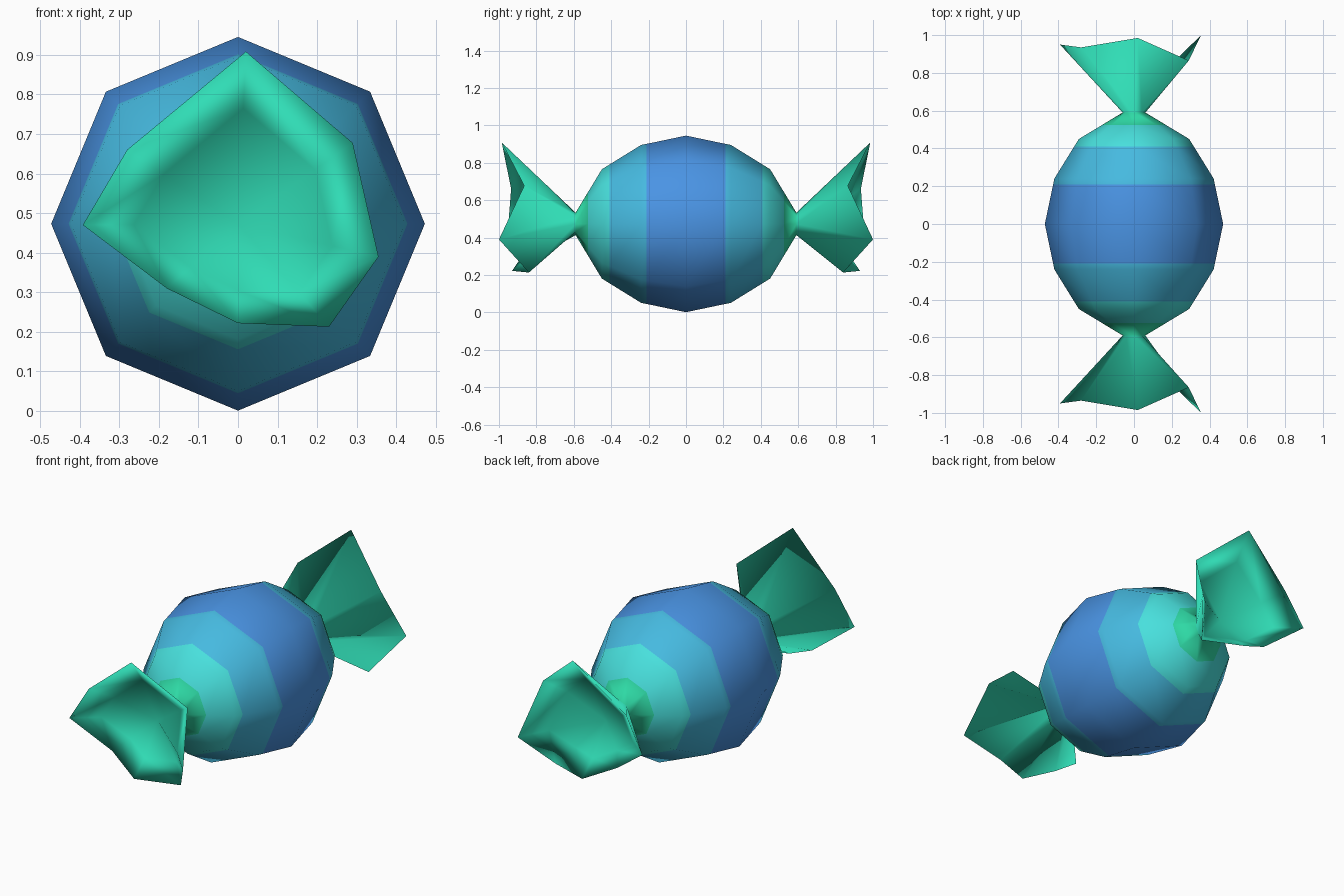
import bpy, bmesh, math

if "Cube" in bpy.data.objects:
    bpy.data.objects.remove(bpy.data.objects["Cube"])

SIDES = 8
AXIS_Z = 0.473
NECK_Y = 0.59


def material(name, r, g, b):
    def lin(c):
        c /= 255
        return c / 12.92 if c <= 0.04045 else ((c + 0.055) / 1.055) ** 2.4
    m = bpy.data.materials.new(name)
    m.diffuse_color = (lin(r), lin(g), lin(b), 1)
    m.use_nodes = True
    m.node_tree.nodes["Principled BSDF"].inputs["Base Color"].default_value = m.diffuse_color
    return m


materials = [
    material("blue", 74, 148, 228),
    material("sky blue", 70, 186, 224),
    material("cyan", 72, 224, 221),
    material("neck green", 46, 217, 165),
    material("tail green", 48, 221, 182),
]

# Half of the body profile (y, radius), neck to middle, cut at the colour bands
profile = [(-NECK_Y, 0.06), (-0.525, 0.168), (-0.45, 0.292), (-0.41, 0.317),
           (-0.24, 0.422), (-0.21, 0.428), (0.0, 0.472)]

# Crumpled rim of the twisted wrapper end, counter-clockwise from +x
rim = [(0.355, -1.0, 0.39), (0.29, -0.865, 0.677), (0.02, -0.985, 0.908),
       (-0.28, -0.935, 0.66), (-0.392, -0.95, 0.47), (-0.18, -0.87, 0.31),
       (0.0, -0.93, 0.222), (0.23, -0.84, 0.213)]


def octagon(y, r):
    return [(r * math.cos(a), y, AXIS_Z + r * math.sin(a))
            for a in (math.tau * i / SIDES for i in range(SIDES))]


# Recessed ring inside the wrapper end
inner = [(x * 0.67, -NECK_Y + (y + NECK_Y) * 0.72, AXIS_Z + (z - AXIS_Z) * 0.67)
         for x, y, z in rim]

# Front half rings, then the same rings mirrored for the back half
half = [inner, rim] + [octagon(y, r) for y, r in profile]
half_colours = [4, 4, 3, 2, 2, 1, 1, 0]
rings = half + [[(x, -y, z) for x, y, z in ring] for ring in half[-2::-1]]
colours = half_colours + half_colours[::-1]

bm = bmesh.new()
loops = [[bm.verts.new(p) for p in ring] for ring in rings]
for a, b, colour in zip(loops, loops[1:], colours):
    for i in range(SIDES):
        j = (i + 1) % SIDES
        bm.faces.new((a[i], a[j], b[j], b[i])).material_index = colour

# Hollow floors of both wrapper ends
for loop, y in ((loops[0], -0.72), (loops[-1], 0.72)):
    centre = bm.verts.new((0, y, AXIS_Z))
    for i in range(SIDES):
        bm.faces.new((loop[i], loop[(i + 1) % SIDES], centre)).material_index = 4

bmesh.ops.recalc_face_normals(bm, faces=bm.faces)
for f in bm.faces:
    f.smooth = True

mesh = bpy.data.meshes.new("wrapped_sweet")
bm.to_mesh(mesh)
bm.free()
for m in materials:
    mesh.materials.append(m)
bpy.context.collection.objects.link(bpy.data.objects.new("wrapped_sweet", mesh))
